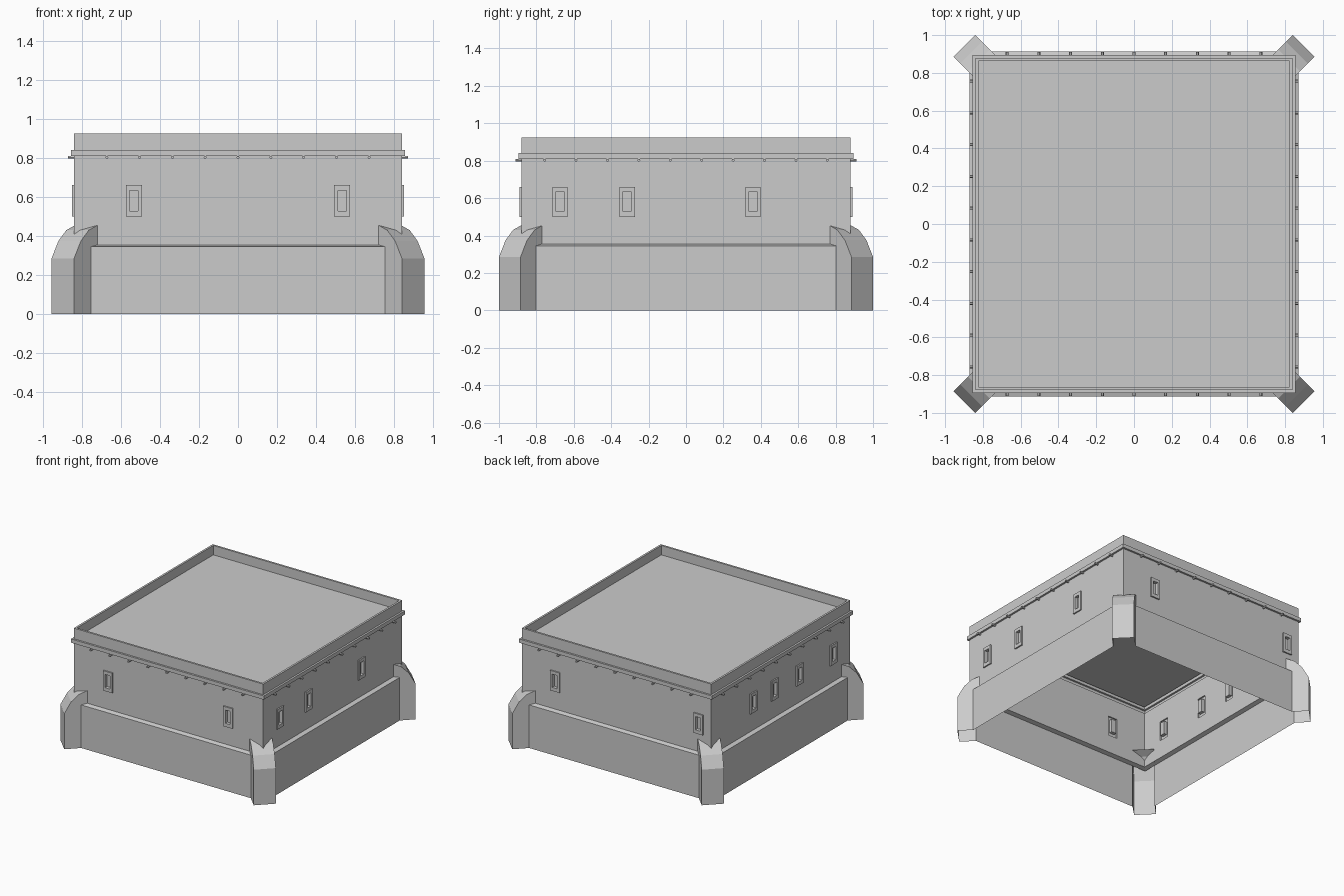
import bpy, math
from mathutils import Vector

if "Cube" in bpy.data.objects:
    bpy.data.objects.remove(bpy.data.objects["Cube"])

HX, HY = 0.84, 0.88            # half size of the upper walls
LEDGE = 0.032                  # how far the base stands out
UP = Vector((0, 0, 1))


def make(name, polys):
    """Mesh object from a list of polygons (each a list of points)."""
    verts, faces = [], []
    for p in polys:
        faces.append(list(range(len(verts), len(verts) + len(p))))
        verts += [tuple(v) for v in p]
    me = bpy.data.meshes.new(name)
    me.from_pydata(verts, [], faces)
    ob = bpy.data.objects.new(name, me)
    bpy.context.collection.objects.link(ob)
    # weld shared corners
    import bmesh
    bm = bmesh.new()
    bm.from_mesh(me)
    bmesh.ops.remove_doubles(bm, verts=bm.verts, dist=1e-5)
    bm.to_mesh(me)
    bm.free()
    return ob


def ring(off, z):
    x, y = HX + off, HY + off
    return [Vector(p) for p in ((-x, -y, z), (x, -y, z), (x, y, z), (-x, y, z))]


def bridge(a, b):
    n = len(a)
    return [[a[i], a[(i + 1) % n], b[(i + 1) % n], b[i]] for i in range(n)]


def loft(rings):
    return [f for a, b in zip(rings, rings[1:]) for f in bridge(a, b)]


# ledge between base and upper walls
make("base_ledge", loft([ring(LEDGE, 0.345), ring(0, 0.355)]))

# cornice, parapet and sunken roof
crown = [ring(*p) for p in ((0, 0.81), (0.015, 0.81), (0.015, 0.84), (0, 0.84),
                            (0, 0.925), (-0.016, 0.925), (-0.016, 0.85))]
make("cornice_parapet_roof", loft(crown) + [crown[-1]])

# each side: name, outward normal, distance, half width, base half width,
# window centres, number of roof beams
sides = [
    ("front", (0, -1, 0), HY, HX, 0.752, (-0.533, 0.533), 9),
    ("right", (1, 0, 0), HX, HY, 0.802, (-0.674, -0.315, 0.358), 10),
    ("back", (0, 1, 0), HY, HX, 0.752, (-0.54, 0.73), 9),
    ("left", (-1, 0, 0), HX, HY, 0.802, (-0.352, -0.085, 0.23, 0.66), 10),
]
WW, WZ0, WZ1 = 0.041, 0.50, 0.66      # window frame half width and heights
IW, IZ0, IZ1 = 0.022, 0.528, 0.634    # window opening

for name, n, dist, half, base_half, wins, beams in sides:
    n = Vector(n)
    u = UP.cross(n)

    def pt(a, z, off=0.0):
        return n * (dist + off) + u * a + UP * z

    def rect(a0, a1, z0, z1, off=0.0):
        return [pt(a0, z0, off), pt(a1, z0, off), pt(a1, z1, off), pt(a0, z1, off)]

    # upper wall with window gaps
    panels, a = [], -half
    for c in wins:
        panels.append(rect(a, c - WW, 0.355, 0.81))
        panels.append(rect(c - WW, c + WW, 0.355, WZ0))
        panels.append(rect(c - WW, c + WW, WZ1, 0.81))
        a = c + WW
    panels.append(rect(a, half, 0.355, 0.81))
    make(name + "_wall", panels)

    # raised window frames with recessed panes
    for c in wins:
        rs = [rect(c - WW, c + WW, WZ0, WZ1),
              rect(c - WW, c + WW, WZ0, WZ1, 0.011),
              rect(c - IW, c + IW, IZ0, IZ1, 0.011),
              rect(c - IW, c + IW, IZ0, IZ1, -0.015)]
        make(name + "_window", loft(rs) + [rs[-1]])

    # base wall between the buttresses
    make(name + "_base", [rect(-base_half, base_half, 0, 0.345, LEDGE)])

    # small beam ends below the cornice
    polys = []
    for i in range(beams):
        c = (i - (beams - 1) / 2) * 0.168
        circ = [(c + 0.008 * math.cos(k * math.pi / 3), 0.803 + 0.008 * math.sin(k * math.pi / 3))
                for k in range(6)]
        inner = [pt(*p) for p in circ]
        outer = [pt(*p, 0.031) for p in circ]
        polys += bridge(inner, outer) + [outer]
    make(name + "_beam_ends", polys)

# diagonal corner buttresses, hollow, with curved tops
W = 0.0815
curve = [(0, 0), (0, 0.285), (0.05, 0.375), (0.107, 0.43), (0.17, 0.455)]
for sx in (-1, 1):
    for sy in (-1, 1):
        n = Vector((sx, sy, 0)).normalized()
        u = UP.cross(n)
        m = Vector((0.8975 * sx, 0.9425 * sy, 0))

        def bp(t, p):
            return m - n * p[0] + u * t + UP * p[1]

        polys = [[bp(-W, p), bp(W, p), bp(W, q), bp(-W, q)] for p, q in zip(curve, curve[1:])]
        outline = [(0, 0), (0.123, 0), (0.123, 0.345), (0.17, 0.355)] + curve[:0:-1]
        polys.append([bp(W, p) for p in outline])
        polys.append([bp(-W, p) for p in reversed(outline)])
        make("corner_buttress", polys)
